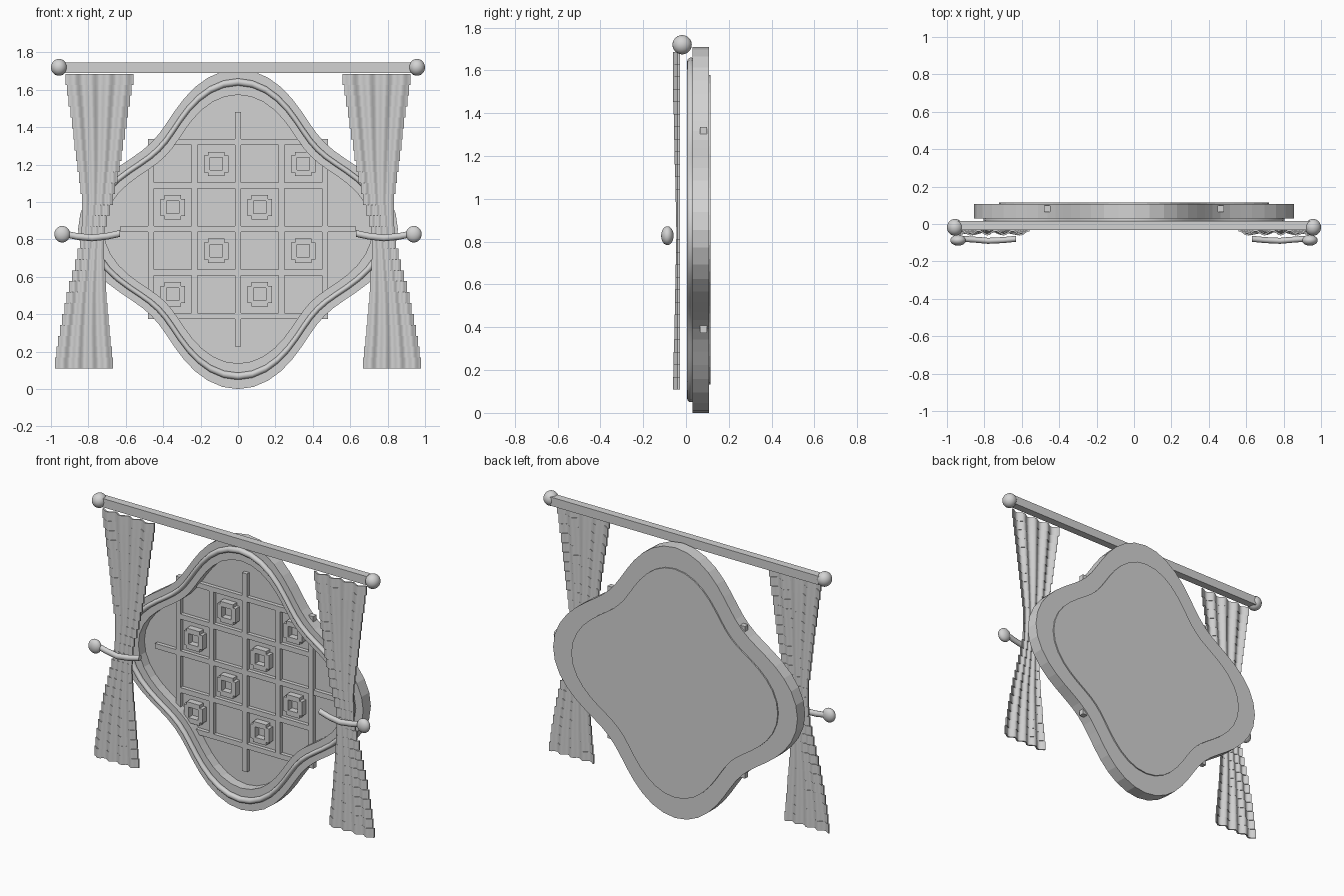
import bpy, bmesh, math
from mathutils import Vector

old = bpy.data.objects.get("Cube")
if old:
    bpy.data.objects.remove(old, do_unlink=True)

grey = bpy.data.materials.new("light_grey")
grey.use_nodes = True
grey.diffuse_color = (0.65, 0.65, 0.65, 1)
grey.node_tree.nodes["Principled BSDF"].inputs["Base Color"].default_value = (0.65, 0.65, 0.65, 1)

MID = 0.855  # height of the window centre


def finish(name, bm, smooth=False):
    bmesh.ops.recalc_face_normals(bm, faces=bm.faces)
    mesh = bpy.data.meshes.new(name)
    bm.to_mesh(mesh)
    bm.free()
    mesh.materials.append(grey)
    ob = bpy.data.objects.new(name, mesh)
    bpy.context.collection.objects.link(ob)
    if smooth:
        bpy.ops.object.select_all(action='DESELECT')
        ob.select_set(True)
        bpy.context.view_layer.objects.active = ob
        bpy.ops.object.shade_smooth_by_angle(angle=math.radians(40))
    return ob


def add_box(bm, lo, hi):
    lo, hi = Vector(lo), Vector(hi)
    made = bmesh.ops.create_cube(bm, size=1)["verts"]
    for v in made:
        v.co = (lo + hi) / 2 + v.co * (hi - lo)


def lobed(name, section, ring=True, smooth=False, steps=64):
    """Sweep a (scale, y) section around the four-lobed outline."""
    bm = bmesh.new()
    loops = []
    for s, y in section:
        loop = []
        for i in range(steps):
            a = math.tau * i / steps
            r = s * (0.755 + 0.1 * math.cos(4 * a))
            loop.append(bm.verts.new((r * math.cos(a), y, MID + r * math.sin(a))))
        loops.append(loop)
    pairs = list(zip(loops, loops[1:]))
    if ring:
        pairs.append((loops[-1], loops[0]))
    else:
        bm.faces.new(loops[0])
        bm.faces.new(loops[-1])
    for a, b in pairs:
        for i in range(steps):
            j = (i + 1) % steps
            bm.faces.new((a[i], a[j], b[j], b[i]))
    return finish(name, bm, smooth)


def ball(name, centre, size):
    bm = bmesh.new()
    bmesh.ops.create_uvsphere(bm, u_segments=24, v_segments=16, radius=1)
    for v in bm.verts:
        v.co = Vector(centre) + v.co * Vector(size)
    return finish(name, bm, True)


# Window frame, round moulding and back panel
lobed("window_frame", [(1, 0.03), (1, 0.107), (0.84, 0.107), (0.84, 0.03)])
lobed("back_panel", [(0.845, 0.09), (0.845, 0.115)], ring=False)
tube = [(0.92 + 0.022 * math.cos(math.tau * k / 12),
         0.023 + 0.018 * math.sin(math.tau * k / 12)) for k in range(12)]
lobed("front_moulding", tube, smooth=True)

# Lattice: five bars each way, the middle ones longer
bm = bmesh.new()
PITCH, HALF = 0.2325, 0.016
for k in range(-2, 3):
    c = k * PITCH
    reach = 0.627 if k == 0 else 0.481
    add_box(bm, (c - HALF, 0.065, MID - reach), (c + HALF, 0.098, MID + reach))
    add_box(bm, (-reach, 0.066, MID + c - HALF), (reach, 0.097, MID + c + HALF))
finish("lattice", bm)

# Square bosses in alternate lattice cells
bm = bmesh.new()
for row in range(4):
    for col in range(4):
        if (row + col) % 2:
            continue
        cx, cz = (col - 1.5) * PITCH, MID + (row - 1.5) * PITCH
        for s in (-1, 1):
            m = s * 0.049
            add_box(bm, (cx + m - HALF, 0.05, cz - 0.045), (cx + m + HALF, 0.098, cz + 0.045))
            add_box(bm, (cx - 0.045, 0.05, cz + m - HALF), (cx + 0.045, 0.098, cz + m + HALF))
finish("bosses", bm)

# Curtain rod
bm = bmesh.new()
add_box(bm, (-0.94, -0.032, 1.69), (0.94, 0.016, 1.745))
finish("curtain_rod", bm)

# Curtain edges: height, outer x, inner x
EDGES = [(0.11, 0.982, 0.665), (0.3, 0.955, 0.685), (0.5, 0.915, 0.703),
         (0.75, 0.85, 0.718), (0.85, 0.835, 0.712), (1.0, 0.833, 0.672),
         (1.2, 0.86, 0.63), (1.4, 0.885, 0.6), (1.685, 0.926, 0.555)]


def edges_at(z):
    for (z0, a0, b0), (z1, a1, b1) in zip(EDGES, EDGES[1:]):
        if z <= z1:
            t = (z - z0) / (z1 - z0)
            return a0 + t * (a1 - a0), b0 + t * (b1 - b0)


def curtain(name, side, slices=27, cols=32):
    """Pleated cloth with stepped edges, drawn in at the middle."""
    bm = bmesh.new()
    low, high = EDGES[0][0], EDGES[-1][0]
    dz = (high - low) / slices
    for i in range(slices):
        z = low + i * dz
        outer, inner = edges_at(z + dz / 2)
        depth = 0.011 * min(1, ((outer - inner) / 0.32) ** 1.3)
        rows = []
        for zz in (z, z + dz):
            front, back = [], []
            for k in range(cols + 1):
                u = k / cols
                x = side * (inner + (outer - inner) * u)
                y = -0.033 - depth + depth * math.cos(math.tau * 4 * u)
                front.append(bm.verts.new((x, y - 0.006, zz)))
                back.append(bm.verts.new((x, y + 0.004, zz)))
            rows.append(front + back[::-1])
        lo, hi = rows
        for k in range(len(lo)):
            j = (k + 1) % len(lo)
            bm.faces.new((lo[k], lo[j], hi[j], hi[k]))
        for row in rows:
            for k in range(cols):
                bm.faces.new((row[k], row[k + 1], row[-2 - k], row[-1 - k]))
    finish(name, bm, True)


def tieback(name, side):
    """Short bent round bar in front of the curtain."""
    bm = bmesh.new()
    path = [(0.93, -0.078, 0.83), (0.86, -0.083, 0.816), (0.78, -0.09, 0.808),
            (0.7, -0.086, 0.817), (0.63, -0.079, 0.832)]
    rings = []
    for x, y, z in path:
        rings.append([bm.verts.new((side * x, y + 0.016 * math.cos(math.tau * k / 12),
                                    z + 0.018 * math.sin(math.tau * k / 12)))
                      for k in range(12)])
    for a, b in zip(rings, rings[1:]):
        for k in range(12):
            j = (k + 1) % 12
            bm.faces.new((a[k], a[j], b[j], b[k]))
    bm.faces.new(rings[0])
    bm.faces.new(rings[-1])
    finish(name, bm, True)


# Paired parts on each side
for label, side in (("left", 1), ("right", -1)):
    curtain(label + "_curtain", side)
    tieback(label + "_tieback", side)
    ball(label + "_rod_finial", (side * 0.957, -0.018, 1.72), (0.043, 0.045, 0.045))
    ball(label + "_tieback_knob", (side * 0.94, -0.087, 0.828), (0.042, 0.029, 0.044))
